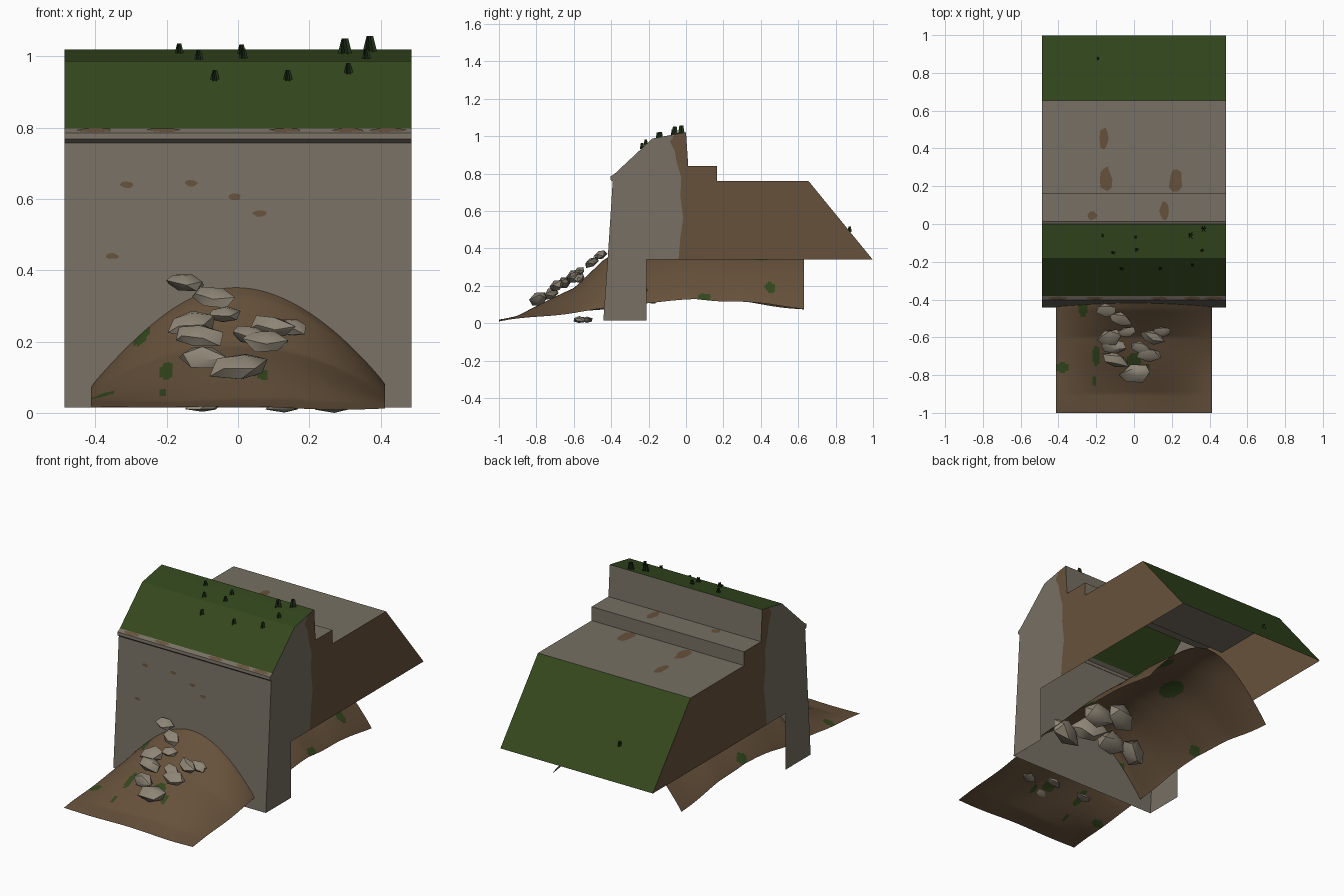
import bpy, bmesh, math, random
from mathutils import Vector, Matrix

random.seed(4)
cube = bpy.data.objects.get("Cube")
if cube:
    bpy.data.objects.remove(cube, do_unlink=True)


def material(name, r, g, b):
    m = bpy.data.materials.new(name)
    m.use_nodes = True
    m.diffuse_color = (r, g, b, 1)
    m.node_tree.nodes["Principled BSDF"].inputs["Base Color"].default_value = (r, g, b, 1)
    return m


STONE = material("grey stone", .184, .16, .126)
EARTH = material("brown earth", .134, .083, .044)
GRASS = material("green grass", .034, .064, .0125)
RUBBLE = material("pale rubble", .27, .235, .18)
BLADE = material("dark blades", .015, .03, .009)
HALF = .487  # half width of the rampart


def finish(bm, name, *mats):
    mesh = bpy.data.meshes.new(name)
    bm.to_mesh(mesh)
    bm.free()
    for m in mats:
        mesh.materials.append(m)
    obj = bpy.data.objects.new(name, mesh)
    bpy.context.collection.objects.link(obj)
    return obj


def shell(name, profile, mats, rule):
    """Extrude a y-z profile across x; the rule picks a material, or None for an open side."""
    bm = bmesh.new()
    face = bm.faces.new([bm.verts.new((-HALF, y, z)) for y, z in profile])
    out = bmesh.ops.extrude_face_region(bm, geom=[face])
    moved = [v for v in out["geom"] if isinstance(v, bmesh.types.BMVert)]
    bmesh.ops.translate(bm, verts=moved, vec=(2 * HALF, 0, 0))
    bmesh.ops.recalc_face_normals(bm, faces=bm.faces)
    gaps = []
    for f in bm.faces:
        index = rule(f.normal, f.calc_center_median())
        if index is None:
            gaps.append(f)
        else:
            f.material_index = index
    bmesh.ops.delete(bm, geom=gaps, context="FACES")
    finish(bm, name, *mats)


def lerp(table, t):
    for (a, u), (b, v) in zip(table, table[1:]):
        if t <= b:
            return u + (v - u) * max(0, (t - a) / (b - a))
    return table[-1][1]


# Stone facing and earth core meet along a wavy seam; both are open below and inside
seam = [(-.04, .34), (-.03, .46), (-.015, .56), (-.03, .68), (-.025, .78),
        (-.05, .86), (-.06, .92), (-.085, .97), (-.06, 1.01)]

wall_profile = [(-.442, .015), (-.415, .4), (-.392, .757), (-.405, .768), (-.403, .785),
                (-.382, .798), (-.18, .987)] + seam[::-1] + [(-.21, .34), (-.21, .015)]


def wall_rule(n, c):
    if n.y > .5 or n.z < -.9:
        return None
    return int(n.z > .3 and c.z > .81)


shell("front_wall", wall_profile, (STONE, GRASS), wall_rule)

core_profile = seam + [(0, 1.02), (.012, .84), (.165, .84), (.165, .76),
                       (.655, .76), (.998, .34)]


def core_rule(n, c):
    if n.y < -.5 or n.z < -.9:
        return None
    if abs(n.x) > .5:
        return 1
    return 2 if n.z > .3 and (c.z > .95 or c.y > .7) else 0


shell("earth_core", core_profile, (STONE, EARTH, GRASS), core_rule)


# Mound sheet: a ridge in front of the wall that continues below the core
EDGE = [(-1, .014), (-.8, .035), (-.44, .075), (-.2, .108), (.05, .13), (.3, .115), (.63, .075)]
RIDGE = [(-1, .016), (-.9, .04), (-.8, .09), (-.6, .19), (-.45, .335), (-.4, .365),
         (0, .39), (.63, .39)]
W = .412


def mound_z(x, y):
    e, p = lerp(EDGE, y), lerp(RIDGE, y)
    s = math.cos(math.pi / 2 * min(1, abs(x) / W)) ** .92
    ripple = .006 * math.sin(9 * x + 4 * y) * math.sin(11 * y - 3 * x + 1)
    return max(.004, e + (p - e) * s + ripple)


# Grass spots on the mound: x, y, x radius, y radius
spots = [(-.38, -.76, .035, .026), (-.2, -.7, .02, .055), (-.21, -.83, .012, .025),
         (0, -.72, .04, .035), (.07, -.77, .015, .03), (-.27, -.45, .025, .04),
         (.4, .1, .02, .035), (.34, .45, .025, .028), (-.39, .05, .02, .04),
         (-.1, .2, .05, .09), (.12, .4, .05, .06)]
bm = bmesh.new()
bmesh.ops.create_grid(bm, x_segments=90, y_segments=170, size=1)
for v in bm.verts:
    x, y = v.co.x * W, -1 + (v.co.y + 1) * .815
    v.co = (x, y, mound_z(x, y))
for f in bm.faces:
    c = f.calc_center_median()
    f.smooth = True
    f.material_index = int(any(((c.x - a) / rx) ** 2 + ((c.y - b) / ry) ** 2 < 1
                               for a, b, rx, ry in spots))
finish(bm, "earth_mound", EARTH, GRASS)


# Rubble: flattened, jittered stones with pointed ends
def stone(name, place, size, flat=.5, tilt=.5):
    bm = bmesh.new()
    bmesh.ops.create_icosphere(bm, subdivisions=1, radius=1)
    turn = Matrix.Rotation(tilt, 3, "X") @ Matrix.Rotation(random.uniform(-.5, .5), 3, "Z")
    for v in bm.verts:
        p = v.co * random.uniform(.8, 1.1)
        point = .75 + .55 * abs(p.x)
        v.co = turn @ Vector((p.x * point, p.y * .72, p.z * flat)) * size + Vector(place)
        v.co.z = max(0, v.co.z)
    for f in bm.faces:
        f.smooth = True
    obj = finish(bm, name, RUBBLE)
    bpy.ops.object.select_all(action="DESELECT")
    obj.select_set(True)
    bpy.context.view_layer.objects.active = obj
    bpy.ops.object.shade_smooth_by_angle(angle=.75)


front_rubble = [(-.15, -.455, .365, .055), (-.07, -.505, .325, .055), (-.04, -.57, .275, .045),
                (-.13, -.6, .25, .072), (-.11, -.65, .215, .065), (-.1, -.72, .155, .065),
                (.015, -.79, .13, .078), (.03, -.65, .22, .055), (.1, -.6, .24, .062),
                (.15, -.57, .24, .05), (.075, -.69, .2, .062)]
for i, (x, y, z, r) in enumerate(front_rubble):
    stone(f"rubble_{i}", (x, y, z), r)
for i, (x, y) in enumerate([(.13, -.53), (.27, -.57), (-.1, -.55)]):
    stone(f"low_rubble_{i}", (x, y, .018), .045, .4, 0)
for i, (x, y, z) in enumerate([(.28, -.25, .16), (.13, -.22, .22), (-.04, -.24, .2),
                               (-.16, -.2, .17), (.18, -.1, .24), (.03, -.08, .27)]):
    stone(f"inner_boulder_{i}", (x, y, z), .09, .8)


# Grass tufts: crossed tapering blades
def top_z(y):
    return lerp([(-.38, .80), (-.18, .987), (0, 1.02)], y)


def tuft(name, place, size):
    bm = bmesh.new()
    for k in range(3):
        turn = Matrix.Rotation(k * math.pi / 3, 3, "Z")
        quad = [(-.5, 0, -.15), (.5, 0, -.15), (.22, .1, 1), (-.22, .1, 1)]
        bm.faces.new([bm.verts.new(turn @ Vector(q) * size + Vector(place)) for q in quad])
    finish(bm, name, BLADE)


tufts = [(-.165, -.06), (-.11, -.15), (.01, -.07), (.015, -.135), (.14, -.235),
         (-.065, -.235), (.3, -.06), (.37, -.025), (.36, -.14), (.31, -.215)]
for i, (x, y) in enumerate(tufts):
    tuft(f"grass_tuft_{i}", (x, y, top_z(y)), .042 if x > .29 and y > -.1 else .027)
tuft("back_tuft", (-.19, .875, .49), .026)


# Bare earth patches lying on the stone
def patch(name, origin, u, v, a, b):
    bm = bmesh.new()
    ring = []
    for k in range(10):
        t, r = k * math.tau / 10, random.uniform(.75, 1.1)
        p = Vector(origin) + Vector(u) * a * r * math.cos(t) + Vector(v) * b * r * math.sin(t)
        ring.append(bm.verts.new(p))
    bm.faces.new(ring)
    finish(bm, name, EARTH)


X, Y = (1, 0, 0), (0, 1, 0)
for i, (x, y, z, a, b) in enumerate([(-.16, .45, .763, .025, .07), (-.15, .235, .763, .035, .07),
                                     (.22, .235, .763, .04, .065), (-.22, .045, .843, .025, .025),
                                     (.16, .07, .843, .025, .05)]):
    patch(f"top_patch_{i}", (x, y, z), X, Y, a, b)
for i, (x, z) in enumerate([(-.31, .64), (-.13, .645), (-.01, .605), (.06, .56), (-.355, .44)]):
    y = lerp([(.4, -.415), (.757, -.392)], z) - .003
    patch(f"wall_patch_{i}", (x, y, z), X, (0, .064, 1), .02, .01)
for i, x in enumerate([-.4, -.21, .13, .31, .42]):
    patch(f"lip_patch_{i}", (x, -.394, .7935), X, (0, .85, .53), .05, .011)
